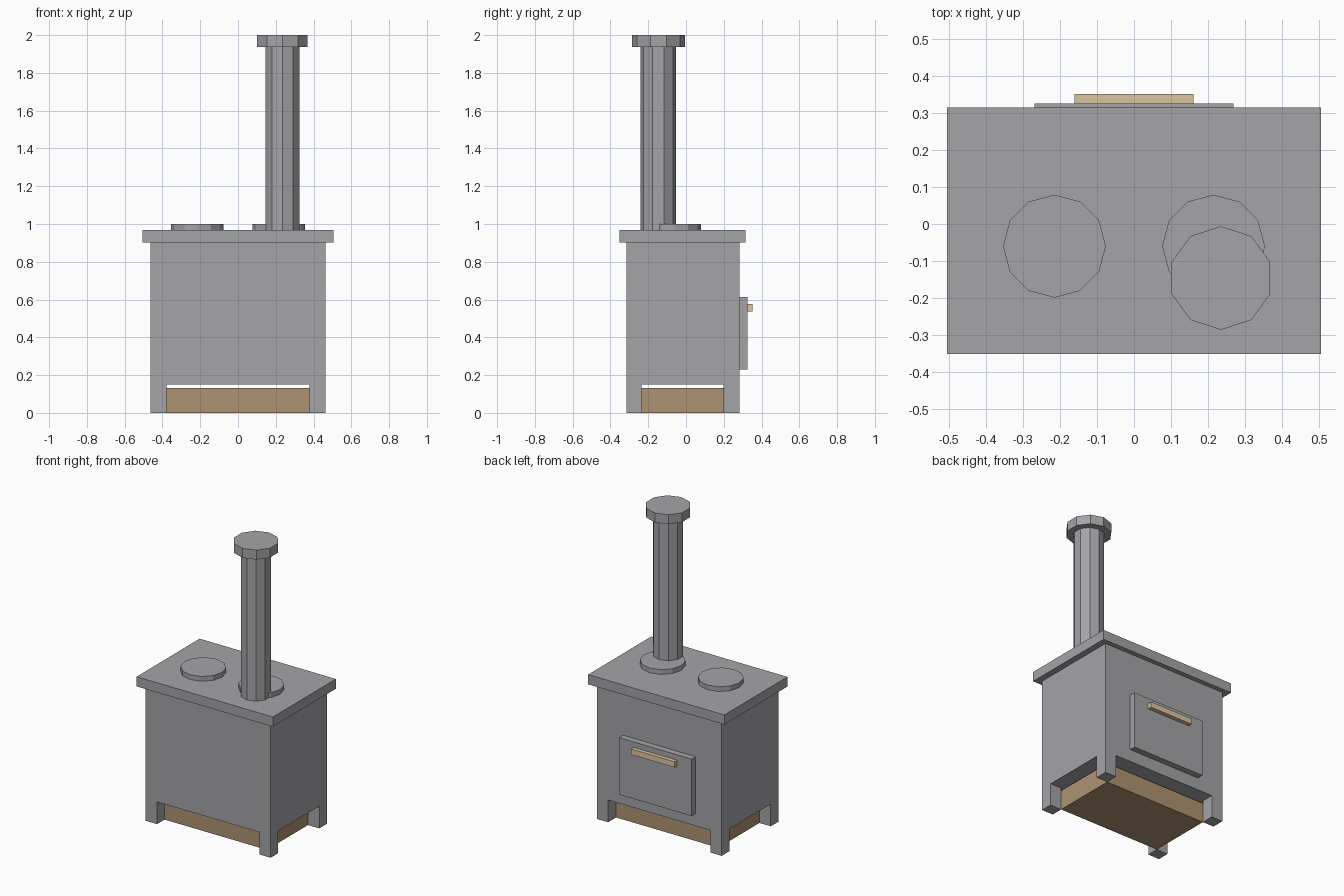
import bpy
import bmesh
from mathutils import Matrix, Vector

if "Cube" in bpy.data.objects:
    bpy.data.objects.remove(bpy.data.objects["Cube"])


def material(name, color):
    m = bpy.data.materials.new(name)
    m.diffuse_color = color
    m.use_nodes = True
    m.node_tree.nodes["Principled BSDF"].inputs["Base Color"].default_value = m.diffuse_color
    return m


iron = material("dark_iron", (0.373, 0.373, 0.395, 1))
wood = material("dark_wood", (0.42, 0.29, 0.167, 1))
light_wood = material("light_wood", (0.71, 0.56, 0.356, 1))


def finish(bm, name, mat=iron):
    bmesh.ops.recalc_face_normals(bm, faces=bm.faces)
    mesh = bpy.data.meshes.new(name)
    bm.to_mesh(mesh)
    bm.free()
    mesh.materials.append(mat)
    obj = bpy.data.objects.new(name, mesh)
    bpy.context.collection.objects.link(obj)
    return obj


def box_mesh(lo, hi):
    lo, hi = Vector(lo), Vector(hi)
    bm = bmesh.new()
    mat = Matrix.Translation((lo + hi) / 2) @ Matrix.Diagonal((*(hi - lo), 1))
    bmesh.ops.create_cube(bm, size=1, matrix=mat)
    return bm


def box(name, lo, hi, mat=iron):
    return finish(box_mesh(lo, hi), name, mat)


def cylinder(name, sides, radius, x, y, z0, z1):
    bm = bmesh.new()
    bmesh.ops.create_cone(bm, cap_ends=True, segments=sides, radius1=radius,
                          radius2=radius, depth=z1 - z0,
                          matrix=Matrix.Translation((x, y, (z0 + z1) / 2)))
    return finish(bm, name)


# Stove body: a box whose four bottom corners are extruded into legs
IX, Y0, Y1 = 0.379, -0.236, 0.199
bm = box_mesh((-0.463, -0.316, 0.149), (0.463, 0.283, 0.903))
for co, no in (((-IX, 0, 0), (1, 0, 0)), ((IX, 0, 0), (1, 0, 0)),
               ((0, Y0, 0), (0, 1, 0)), ((0, Y1, 0), (0, 1, 0))):
    bmesh.ops.bisect_plane(bm, geom=bm.verts[:] + bm.edges[:] + bm.faces[:],
                           plane_co=co, plane_no=no)
corners = []
for f in bm.faces:
    c = f.calc_center_median()
    if c.z < 0.15 and abs(c.x) > IX and not Y0 < c.y < Y1:
        corners.append(f)
new = bmesh.ops.extrude_face_region(bm, geom=corners)['geom']
for v in new:
    if isinstance(v, bmesh.types.BMVert):
        v.co.z = 0
old = [f for f in corners if f.is_valid]
if old:
    bmesh.ops.delete(bm, geom=old, context='FACES_ONLY')
finish(bm, "stove_body")

# Wooden base between the legs
box("wooden_base", (-IX, Y0, 0), (IX, Y1, 0.132), wood)

# Cooktop slab and two hot plates
box("cooktop", (-0.505, -0.352, 0.903), (0.505, 0.315, 0.968))
for side, x in (("left", -0.215), ("right", 0.215)):
    cylinder(side + "_hot_plate", 12, 0.139, x, -0.06, 0.968, 1.0)

# Oven door and handle on the +y side
box("oven_door", (-0.269, 0.283, 0.231), (0.269, 0.325, 0.613))
box("door_handle", (-0.161, 0.325, 0.538), (0.161, 0.352, 0.576), light_wood)

# Stove pipe and cap
cylinder("stove_pipe", 10, 0.095, 0.235, -0.147, 0.968, 1.937)
cylinder("pipe_cap", 10, 0.14, 0.235, -0.146, 1.937, 2.0)
